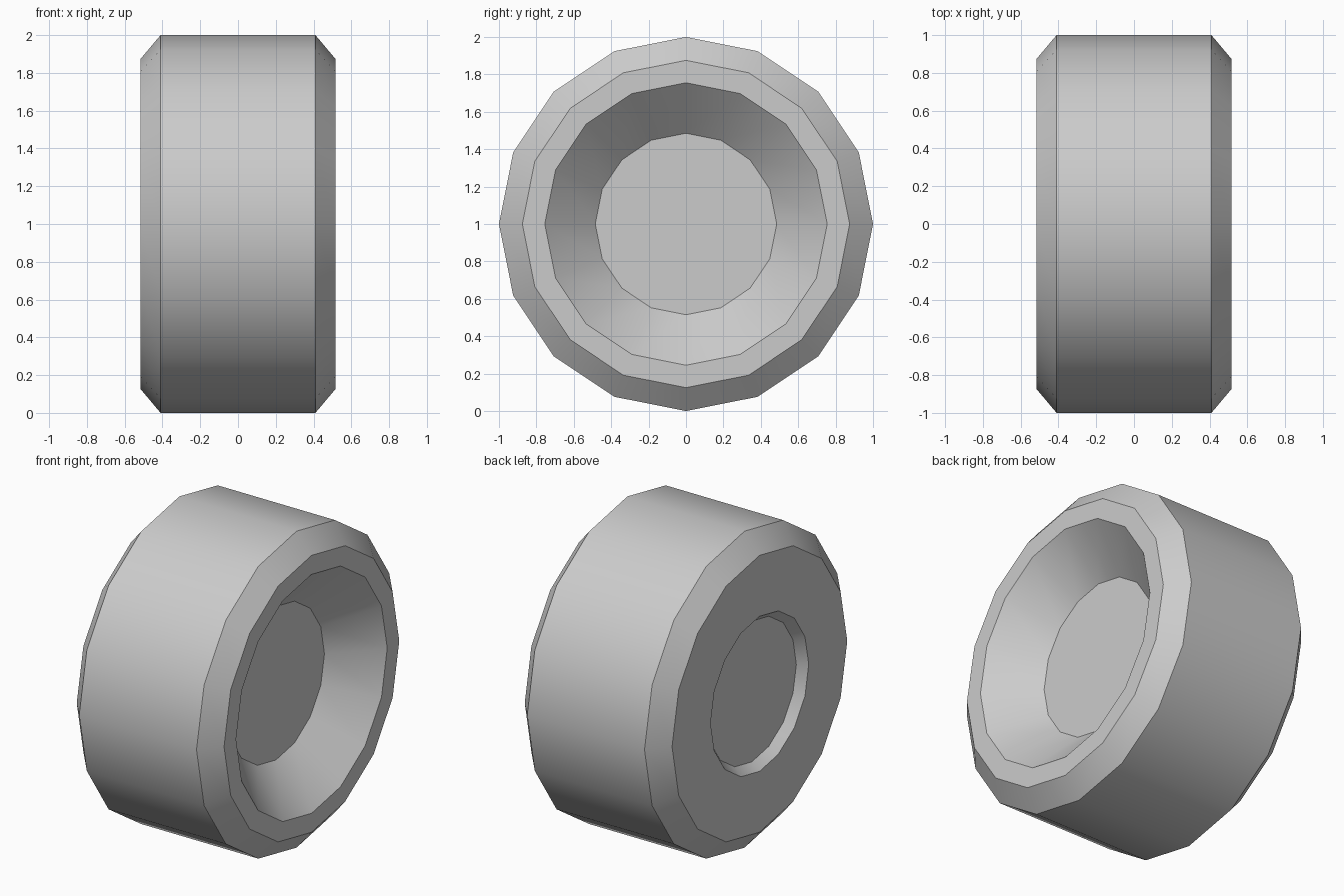
import bpy, bmesh, math

if "Cube" in bpy.data.objects:
    bpy.data.objects.remove(bpy.data.objects["Cube"])

SIDES = 16
# Half-section of the wheel: (x along axle, radius), outer face dish to inner face dish
PROFILE = [(0.265, 0.485), (0.515, 0.755), (0.515, 0.875), (0.41, 1.0),
           (-0.41, 1.0), (-0.515, 0.875), (-0.515, 0.49), (-0.46, 0.445)]

bm = bmesh.new()


def ring(x, r):
    return [bm.verts.new((x, r * math.sin(2 * math.pi * i / SIDES),
                          1 + r * math.cos(2 * math.pi * i / SIDES))) for i in range(SIDES)]


# Lathe the section around the axle
rings = [ring(x, r) for x, r in PROFILE]
for a, b in zip(rings, rings[1:]):
    for i in range(SIDES):
        j = (i + 1) % SIDES
        bm.faces.new((a[i], a[j], b[j], b[i]))

# Flat hub discs at the bottom of both dishes
bm.faces.new(rings[0])
bm.faces.new(rings[-1])
bmesh.ops.recalc_face_normals(bm, faces=bm.faces)

mesh = bpy.data.meshes.new("wheel")
bm.to_mesh(mesh)
bm.free()
wheel = bpy.data.objects.new("wheel", mesh)
bpy.context.collection.objects.link(wheel)

# Smooth tread and dish walls, sharp section edges
bpy.context.view_layer.objects.active = wheel
wheel.select_set(True)
bpy.ops.object.shade_smooth_by_angle(angle=math.radians(30))
